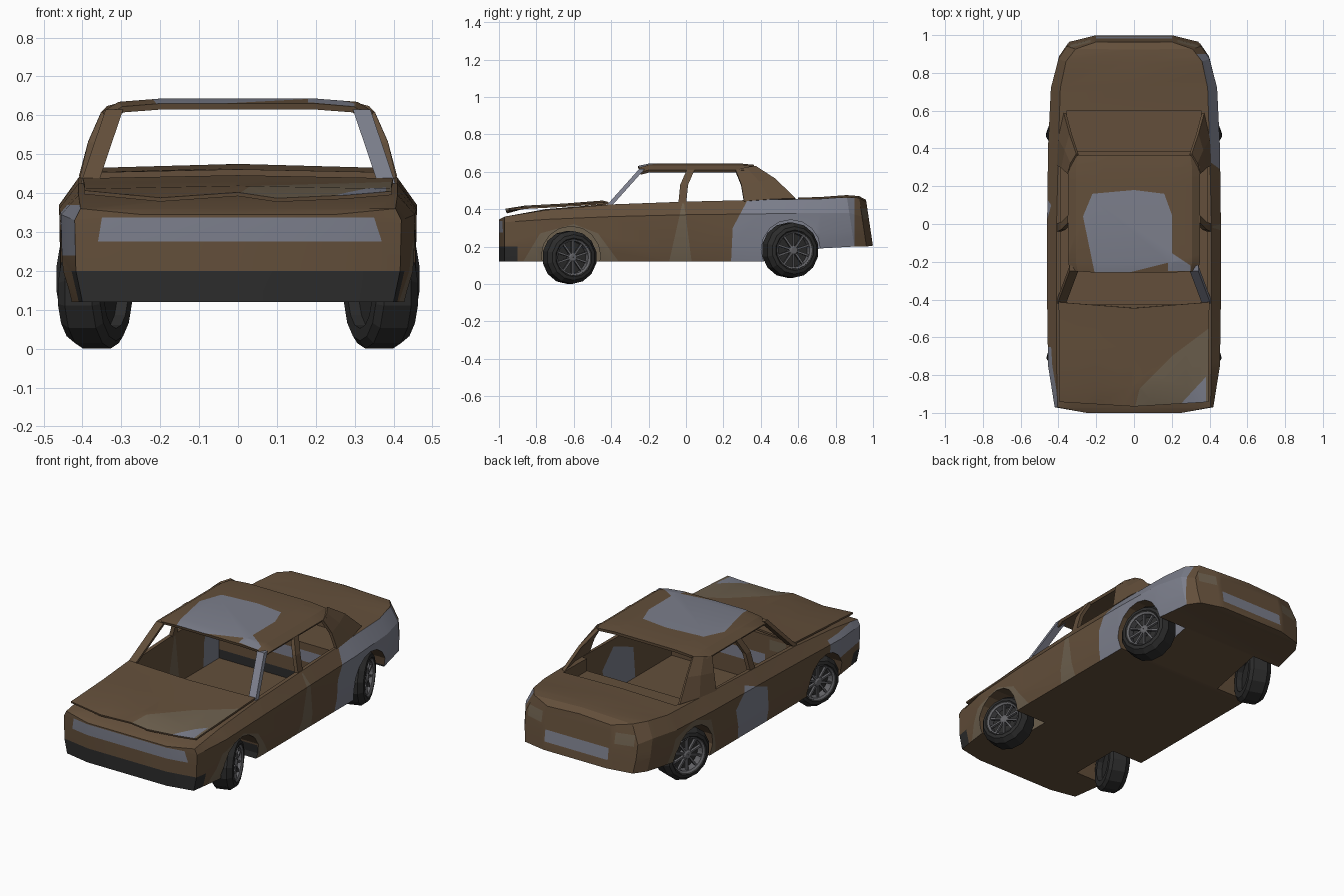
import bpy, bmesh, math
from mathutils import Vector, Matrix

if "Cube" in bpy.data.objects:
    bpy.data.objects.remove(bpy.data.objects["Cube"])


def mat(name, r, g, b):
    m = bpy.data.materials.new(name)
    m.diffuse_color = (r, g, b, 1)
    m.use_nodes = True
    m.node_tree.nodes["Principled BSDF"].inputs["Base Color"].default_value = m.diffuse_color
    return m


BROWN = mat("rust_brown", 0.125, 0.078, 0.043)
GREY = mat("blue_grey", 0.2, 0.21, 0.26)
TAN = mat("dull_tan", 0.15, 0.115, 0.075)
BLACK = mat("rubber", 0.025, 0.025, 0.025)
METAL = mat("rim_metal", 0.13, 0.13, 0.14)


def make(name, verts, faces, material):
    me = bpy.data.meshes.new(name)
    me.from_pydata([tuple(v) for v in verts], [], faces)
    bm = bmesh.new()
    bm.from_mesh(me)
    bmesh.ops.recalc_face_normals(bm, faces=bm.faces)
    bm.to_mesh(me)
    bm.free()
    ob = bpy.data.objects.new(name, me)
    bpy.context.collection.objects.link(ob)
    me.materials.append(material)
    return ob


def bake(ob, kind, **props):
    mod = ob.modifiers.new(kind, kind)
    for k, v in props.items():
        setattr(mod, k, v)
    bpy.context.view_layer.objects.active = ob
    bpy.ops.object.modifier_apply(modifier=mod.name)


def cut(ob, cutter):
    bake(ob, 'BOOLEAN', operation='DIFFERENCE', object=cutter, solver='EXACT')
    bpy.data.objects.remove(cutter)


def box(name, lo, hi, material=BROWN):
    v = [(x, y, z) for x in (lo[0], hi[0]) for y in (lo[1], hi[1]) for z in (lo[2], hi[2])]
    f = [(0, 1, 3, 2), (4, 6, 7, 5), (0, 4, 5, 1), (2, 3, 7, 6), (0, 2, 6, 4), (1, 5, 7, 3)]
    return make(name, v, f, material)


def plate(name, rows, thick, material=BROWN):
    n = len(rows[0])
    f = [(r * n + i, r * n + i + 1, (r + 1) * n + i + 1, (r + 1) * n + i)
         for r in range(len(rows) - 1) for i in range(n - 1)]
    ob = make(name, [p for row in rows for p in row], f, material)
    bake(ob, 'SOLIDIFY', thickness=thick, offset=0)
    return ob


def bar(name, p, q, wx, wy, material=BROWN):
    v = [Vector(e) + Vector((sx * wx / 2, sy * wy / 2, 0)) for e in (p, q)
         for sx, sy in ((-1, -1), (1, -1), (1, 1), (-1, 1))]
    f = [(0, 1, 2, 3), (4, 5, 6, 7)] + [(i, (i + 1) % 4, 4 + (i + 1) % 4, 4 + i) for i in range(4)]
    return make(name, v, f, material)


def lathe(name, prof, sides, material):
    v = [(x, r * math.cos(a), r * math.sin(a)) for r, x in prof
         for a in (2 * math.pi * (i + .5) / sides for i in range(sides))]
    f = [(k * sides + i, k * sides + (i + 1) % sides, (k + 1) * sides + (i + 1) % sides, (k + 1) * sides + i)
         for k in range(len(prof) - 1) for i in range(sides)]
    return make(name, v, f, material)


def paint(ob, axis, pts, material):
    """Cut a convex patch, seen along a signed axis, into the surface and colour it."""
    k = 'xyz'.index(axis[1])
    d = Vector((0, 0, 0))
    d[k] = 1 if axis[0] == '+' else -1
    uv = [i for i in range(3) if i != k]
    P = []
    for a, b in pts:
        p = Vector((0, 0, 0))
        p[uv[0]], p[uv[1]] = a, b
        P.append(p)
    mid = sum(P, Vector()) / len(P)
    planes = []
    for a, b in zip(P, P[1:] + P[:1]):
        n = (b - a).cross(d).normalized()
        planes.append((a, n if n.dot(mid - a) > 0 else -n))
    bm = bmesh.new()
    bm.from_mesh(ob.data)
    for co, n in planes:
        fs = [f for f in bm.faces if f.normal.dot(d) > .4]
        geom = fs + list({e for f in fs for e in f.edges}) + list({v for f in fs for v in f.verts})
        bmesh.ops.bisect_plane(bm, geom=geom, plane_co=co, plane_no=n, dist=1e-5)
    if material.name not in ob.data.materials:
        ob.data.materials.append(material)
    idx = ob.data.materials.find(material.name)
    for f in bm.faces:
        c = f.calc_center_median()
        if f.normal.dot(d) > .4 and all(n.dot(c - co) > 0 for co, n in planes):
            f.material_index = idx
    bm.to_mesh(ob.data)
    bm.free()


def rect(a, b, c, d):
    return [(a, c), (b, c), (b, d), (a, d)]


# Lower body: y, z bottom, x bottom, x shoulder, z shoulder, x top, z top, z centre
stations = [
    (-1.0, .12, .25, .25, .33, .25, .345, .345), (-.97, .12, .40, .42, .33, .405, .36, .36),
    (-.75, .12, .43, .455, .345, .41, .395, .40), (-.4, .12, .44, .46, .36, .41, .425, .43),
    (.0, .12, .44, .46, .37, .41, .44, .44), (.41, .12, .44, .455, .375, .40, .45, .455),
    (.72, .19, .42, .44, .38, .39, .455, .465), (.9, .2, .385, .40, .38, .36, .465, .475),
    (.965, .2, .34, .355, .36, .31, .46, .47), (1.0, .205, .2, .22, .34, .2, .44, .45)]
verts, n = [], 9
for y, zb, xb, xs, zs, xt, zt, zc in stations:
    half = [(xb, zb), (xs - .003, zb + .08), (xs, zs), (xt, zt)]
    for x, z in half + [(0, zc)] + [(-x, z) for x, z in half[::-1]]:
        verts.append((x, y - ((z - .2) * .15 if y > .8 else 0), z))
faces = [(k * n + i, k * n + (i + 1) % n, (k + 1) * n + (i + 1) % n, (k + 1) * n + i)
         for k in range(len(stations) - 1) for i in range(n)]
faces += [tuple(range(n)), tuple(range((len(stations) - 1) * n, len(stations) * n))]
body = make("body", verts, faces, BROWN)

# Wheel arches and open cabin
for s in (-1, 1):
    for y, z in ((-.615, .15), (.56, .185)):
        bpy.ops.mesh.primitive_cylinder_add(vertices=16, radius=.158, depth=.32, location=(s * .40, y, z),
                                            rotation=(0, math.pi / 2, 0))
        cut(body, bpy.context.object)
cut(body, box("cabin_cutter", (-.388, -.425, .15), (.388, .385, .7)))
cut(body, box("rear_shelf_cutter", (-.355, .37, .38), (.355, .6, .7)))

# Body patches, lamps and bumper
for ax in ('+x', '-x'):
    paint(body, ax, rect(-.975, -.9, .1, .2), BLACK)
paint(body, '-y', rect(-.45, .45, .1, .2), BLACK)
paint(body, '-y', [(-.36, .275), (.37, .275), (.35, .337), (-.35, .337)], GREY)
paint(body, '+x', [(.24, .1), (.4, .1), (.4, .45), (.33, .45), (.25, .3)], GREY)
paint(body, '+x', rect(.4, .9, .1, .46), GREY)
paint(body, '+x', [(-.09, .12), (.03, .12), (-.01, .43), (-.02, .43)], TAN)
paint(body, '+x', [(-.87, .12), (-.36, .12), (-.47, .27), (-.6, .32), (-.78, .27)], TAN)
paint(body, '-x', [(-.1, .12), (.16, .12), (.2, .3), (.1, .4), (-.08, .33)], GREY)
paint(body, '-x', rect(-.97, -.65, .24, .37), GREY)
paint(body, '-x', [(.36, .12), (.78, .12), (.72, .33), (.56, .38), (.42, .33)], TAN)
paint(body, '+y', rect(-.2, .2, .25, .315), GREY)
for s in (-1, 1):
    paint(body, '+y', rect(s * .23, s * .335, .345, .405), TAN)

# Bent hood, lifted over the nose
xs = [-.395, -.2, 0, .1, .28, .395]
front = [.402, .383, .397, .382, .39, .4]
hood = plate("hood", [
    [(x, -.965 + abs(x) * .06, z) for x, z in zip(xs, front)],
    [(x, -.86, .414 - abs(x) * .02) for x in xs],
    [(x, -.65, .425 - abs(x) * .02) for x in xs],
    [(x * 1.01, -.445 + abs(x) * .08, .441 - abs(x) * .02) for x in xs]], .01)
paint(hood, '+z', [(0, -.99), (.4, -.99), (.4, -.55), (.2, -.7), (.03, -.87)], TAN)
paint(hood, '+z', [(.25, -.95), (.38, -.95), (.38, -.81)], GREY)

# Roof
rx = [(-.345, .602), (-.305, .627), (-.2, .635), (.2, .635), (.305, .627), (.345, .602)]
roof = plate("roof", [[(x * w, y + abs(x) * c, z + dz) for x, z in rx] for y, dz, c, w in
                      ((-.27, -.012, .07, .97), (-.2, 0, 0, 1), (.1, 0, 0, 1), (.3, 0, 0, 1), (.37, -.006, -.03, .97))], .016)
paint(roof, '+z', [(-.2, -.3), (.2, -.2), (.2, .05), (.16, .16), (0, .18), (-.22, .16), (-.27, .04)], GREY)
paint(roof, '+z', [(.18, -.25), (.3, -.25), (.3, -.22), (.18, -.14)], GREY)

# Pillars and rear quarters
for s, side in ((-1, "left"), (1, "right")):
    bar("front_pillar_" + side, (s * .382, -.405, .425), (s * .318, -.235, .615), .045, .03, GREY if s > 0 else BROWN)
    bar("middle_pillar_lower_" + side, (s * .398, -.02, .43), (s * .375, -.01, .53), .022, .042)
    bar("middle_pillar_upper_" + side, (s * .375, -.01, .53), (s * .34, .025, .61), .022, .042)
    plate("rear_quarter_" + side, [
        [(s * .345, .265, .605), (s * .33, .32, .62), (s * .30, .37, .627)],
        [(s * .378, .295, .53), (s * .36, .39, .545), (s * .335, .475, .56)],
        [(s * .402, .31, .44), (s * .395, .45, .45), (s * .365, .585, .455)]], .016)

# Smooth the broad panels
for ob in (body, hood, roof):
    bpy.ops.object.select_all(action='DESELECT')
    ob.select_set(True)
    bpy.context.view_layer.objects.active = ob
    bpy.ops.object.shade_smooth_by_angle(angle=math.radians(20))

# Wheels, splayed outwards at the front edge
for s, side in ((-1, "left"), (1, "right")):
    for y, z, r, end in ((-.62, .142, .142, "front"), (.56, .18, .148, "rear")):
        tag = end + "_" + side
        parts = [
            lathe("tyre_" + tag, [(.09, .02), (.094, .05), (.104, .06), (.122, .056), (.142, .03), (.142, -.045),
                                  (.122, -.06), (.09, -.06), (.09, .02)], 14, BLACK),
            lathe("wheel_back_" + tag, [(.001, .005), (.092, .005), (.092, -.03), (.001, -.03)], 14, BLACK),
            lathe("rim_" + tag, [(.097, .05), (.095, .056), (.086, .05), (.086, .01)], 28, METAL),
            lathe("hub_" + tag, [(.024, .01), (.024, .045), (.016, .05), (.001, .05)], 10, METAL)]
        for i in range(10):
            spoke = box("spoke_%d_%s" % (i + 1, tag), (.03, -.005, .015), (.045, .005, .09), METAL)
            spoke.data.transform(Matrix.Rotation(i * math.pi / 5, 4, 'X'))
            parts.append(spoke)
        yaw = math.radians(20 if s > 0 else 160)
        for p in parts:
            p.data.transform(Matrix.Translation((s * .37, y, z)) @ Matrix.Rotation(yaw, 4, 'Z')
                             @ Matrix.Scale(r / .142, 4))
